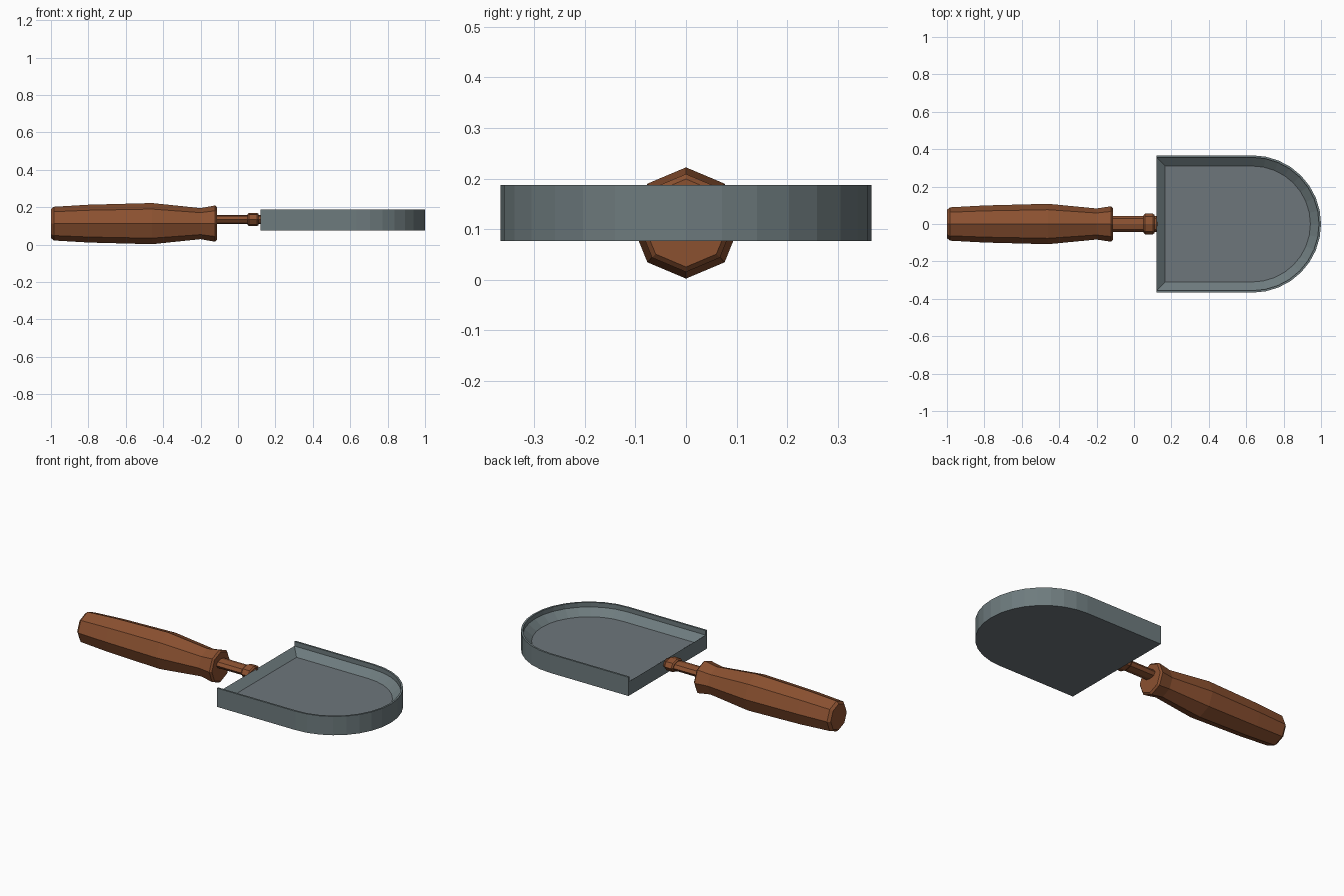
import bpy, bmesh, math

if "Cube" in bpy.data.objects:
    bpy.data.objects.remove(bpy.data.objects["Cube"])


def material(name, rgb):
    m = bpy.data.materials.new(name)
    m.diffuse_color = (*rgb, 1)
    m.use_nodes = True
    m.node_tree.nodes["Principled BSDF"].inputs["Base Color"].default_value = m.diffuse_color
    return m


wood = material("brown_wood", (0.258, 0.082, 0.030))
steel = material("grey_steel", (0.155, 0.198, 0.208))
plate = material("blue_grey_plate", (0.155, 0.180, 0.198))


def finish(name, bm, mats):
    bmesh.ops.recalc_face_normals(bm, faces=bm.faces[:])
    me = bpy.data.meshes.new(name)
    bm.to_mesh(me)
    bm.free()
    for m in mats:
        me.materials.append(m)
    ob = bpy.data.objects.new(name, me)
    bpy.context.collection.objects.link(ob)
    return ob


def strip(bm, a, b, closed=False):
    n = len(a)
    for i in range(n if closed else n - 1):
        j = (i + 1) % n
        bm.faces.new((a[i], a[j], b[j], b[i]))


def spindle(name, stations, zc, mat, sides=8):
    """Faceted bar along x; stations are (x, half width, half height)."""
    bm = bmesh.new()
    rings = []
    for x, w, h in stations:
        rings.append([bm.verts.new((x, w * math.cos(2 * math.pi * i / sides),
                                    zc + h * math.sin(2 * math.pi * i / sides)))
                      for i in range(sides)])
    for a, b in zip(rings, rings[1:]):
        strip(bm, a, b, True)
    bm.faces.new(rings[0])
    bm.faces.new(rings[-1])
    return finish(name, bm, [mat])


# Wooden grip, swollen in the middle and flared at the front
spindle("handle", [(-1.0, .075, .077), (-.985, .089, .09), (-.8, .099, .101),
                   (-.46, .108, .11), (-.2, .083, .083),
                   (-.122, .095, .097), (-.112, .085, .087)], .112, wood)

# Flattened neck rod and its collar
spindle("neck_rod", [(-.13, .043, .025), (.125, .043, .025)], .134, wood)
spindle("collar", [(.052, .048, .030), (.06, .055, .036),
                   (.102, .055, .036), (.11, .048, .030)], .134, wood)

# Scoop: straight sides, round nose, raised rim, sloping inner walls
BACK, CENTRE, R, SEG = .12, .633, .367, 16
bm = bmesh.new()


def outline(inset, z, back):
    r = R - inset
    pts = [(back, r)]
    for i in range(SEG + 1):
        t = math.pi / 2 - math.pi * i / SEG
        pts.append((CENTRE + r * math.cos(t), r * math.sin(t)))
    pts.append((back, -r))
    return [bm.verts.new((x, y, z)) for x, y in pts]


base = outline(0, .076, BACK)
top = outline(0, .187, BACK)
rim = outline(.011, .187, BACK)
step = outline(.011, .160, BACK)
floor = outline(.057, .123, BACK + .046)
layers = [base, top, rim, step, floor]
for a, b in zip(layers, layers[1:]):
    strip(bm, a, b)
# Back wall, lower than the rim, and its inner slope
bm.faces.new([v[0] for v in layers[:4]] + [v[-1] for v in layers[3::-1]])
bm.faces.new((step[0], step[-1], floor[-1], floor[0]))
# Floor and underside plates
for loop in (base, floor):
    bm.faces.new(loop).material_index = 1
finish("scoop", bm, [steel, plate])
